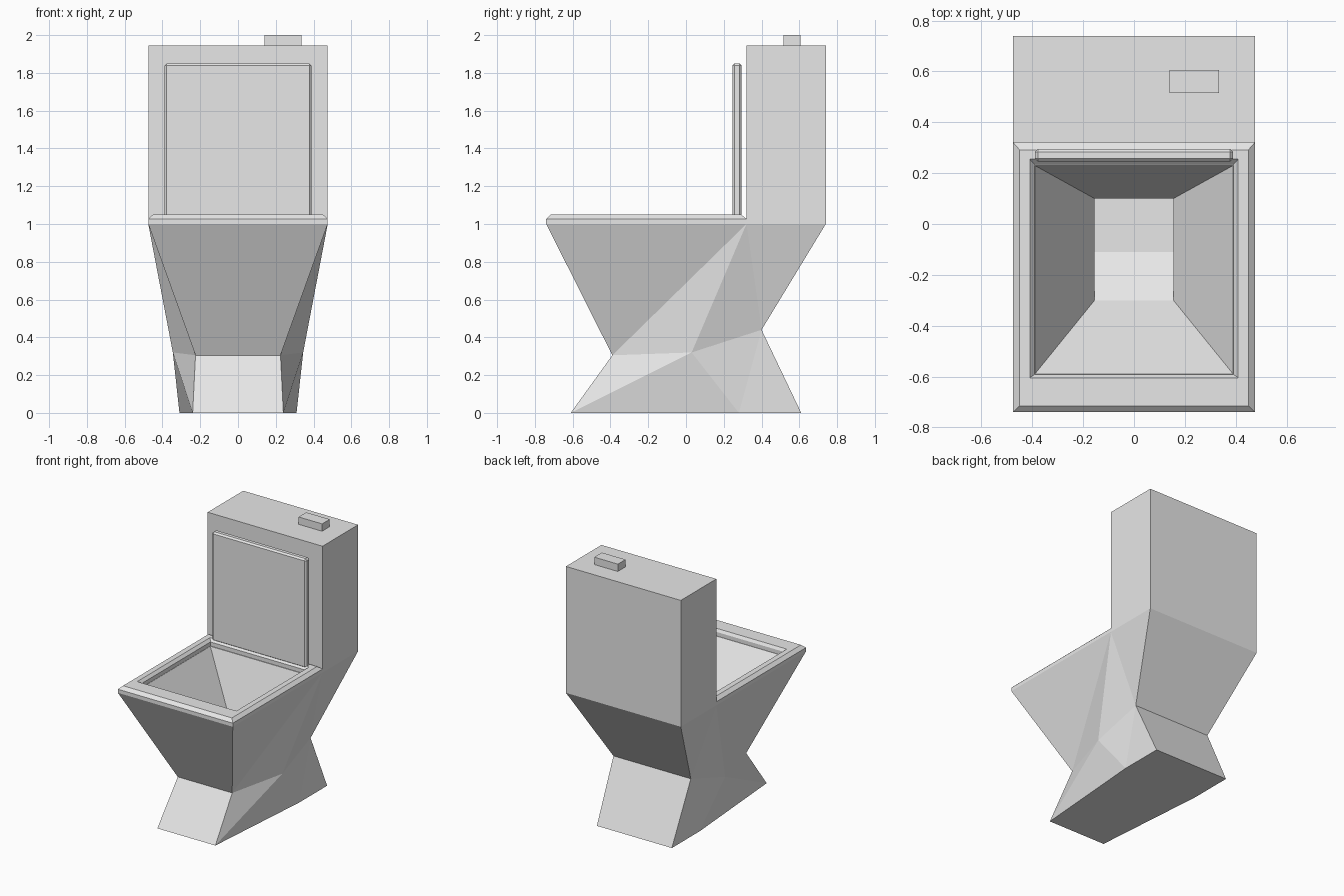
import bpy, bmesh

if "Cube" in bpy.data.objects:
    bpy.data.objects.remove(bpy.data.objects["Cube"])

ceramic = bpy.data.materials.new("grey_ceramic")
ceramic.use_nodes = True
GREY = (0.8, 0.8, 0.8, 1)
ceramic.diffuse_color = GREY
for node in ceramic.node_tree.nodes:
    if node.type == 'BSDF_PRINCIPLED':
        node.inputs["Base Color"].default_value = GREY


def finish(name, bm):
    bmesh.ops.remove_doubles(bm, verts=bm.verts, dist=0.0005)
    bmesh.ops.recalc_face_normals(bm, faces=bm.faces)
    mesh = bpy.data.meshes.new(name)
    bm.to_mesh(mesh)
    bm.free()
    mesh.materials.append(ceramic)
    obj = bpy.data.objects.new(name, mesh)
    bpy.context.collection.objects.link(obj)
    return obj


def face(bm, *points):
    bm.faces.new([bm.verts.new(p) for p in points])


def rect(half_x, y0, y1, z):
    return [(-half_x, y0, z), (half_x, y0, z), (half_x, y1, z), (-half_x, y1, z)]


def bridge(bm, loops):
    for a, b in zip(loops, loops[1:]):
        for i in range(4):
            j = (i + 1) % 4
            face(bm, a[i], a[j], b[j], b[i])


def box(name, x, y, z, bevel=0):
    bm = bmesh.new()
    bottom, top = ([(x[i], y[j], h) for i, j in ((0, 0), (1, 0), (1, 1), (0, 1))] for h in z)
    bridge(bm, [bottom, top])
    face(bm, *bottom)
    face(bm, *top)
    obj = finish(name, bm)
    if bevel:
        mod = obj.modifiers.new("chamfer", 'BEVEL')
        mod.width = bevel
        mod.segments = 1
    return obj


# Faceted pedestal: front, middle and back points at three heights
top = [(0.475, -0.74, 1.0), (0.475, 0.32, 1.0), (0.475, 0.74, 1.0)]
waist = [(0.225, -0.39, 0.305), (0.345, 0.03, 0.32), (0.32, 0.40, 0.44)]
foot = [(0.24, -0.61, 0), (0.31, 0.28, 0), (0.31, 0.61, 0)]


def flip(p):
    return (-p[0], p[1], p[2])


body = bmesh.new()
sides = [(top[0], waist[0], top[1]), (top[1], waist[0], waist[1]),
         (top[1], waist[1], waist[2]), (top[1], waist[2], top[2]),
         (waist[0], foot[0], waist[1]), (waist[1], foot[0], foot[1]),
         (waist[1], foot[1], waist[2]), (waist[2], foot[1], foot[2])]
for tri in sides:
    face(body, *tri)
    face(body, *[flip(p) for p in tri])
spans = [(top[0], waist[0]), (waist[0], foot[0]), (foot[0], foot[1]),
         (foot[1], foot[2]), (foot[2], waist[2]), (waist[2], top[2]), (top[2], top[1])]
for a, b in spans:
    face(body, a, b, flip(b), flip(a))

# Bowl hollow with a sloped and a level floor part
basin = rect(0.155, -0.30, 0.10, 0.62)
bridge(body, [rect(0.475, -0.74, 0.32, 1.0), rect(0.39, -0.59, 0.23, 1.0), basin])
level = rect(0.155, -0.11, 0.10, 0.51)
face(body, *level)
face(body, basin[0], basin[1], level[1], level[0])
face(body, basin[2], basin[3], level[3], level[2])
face(body, basin[1], basin[2], level[2], level[1])
face(body, basin[0], basin[3], level[3], level[0])
finish("pedestal_and_bowl", body)

# Seat ring with chamfered outer and inner rims
seat = bmesh.new()
outer = rect(0.475, -0.74, 0.32, 1.0)
bridge(seat, [outer, rect(0.475, -0.74, 0.32, 1.027), rect(0.45, -0.715, 0.292, 1.05),
              rect(0.41, -0.605, 0.255, 1.05), rect(0.392, -0.592, 0.235, 1.03),
              rect(0.392, -0.592, 0.235, 1.0), outer])
finish("seat", seat)

# Raised lid, tank and flush button
box("lid", (-0.39, 0.39), (0.245, 0.295), (1.035, 1.85), bevel=0.012)
box("tank", (-0.475, 0.475), (0.32, 0.74), (1.0, 1.945))
box("flush_button", (0.14, 0.335), (0.515, 0.605), (1.945, 2.0))
